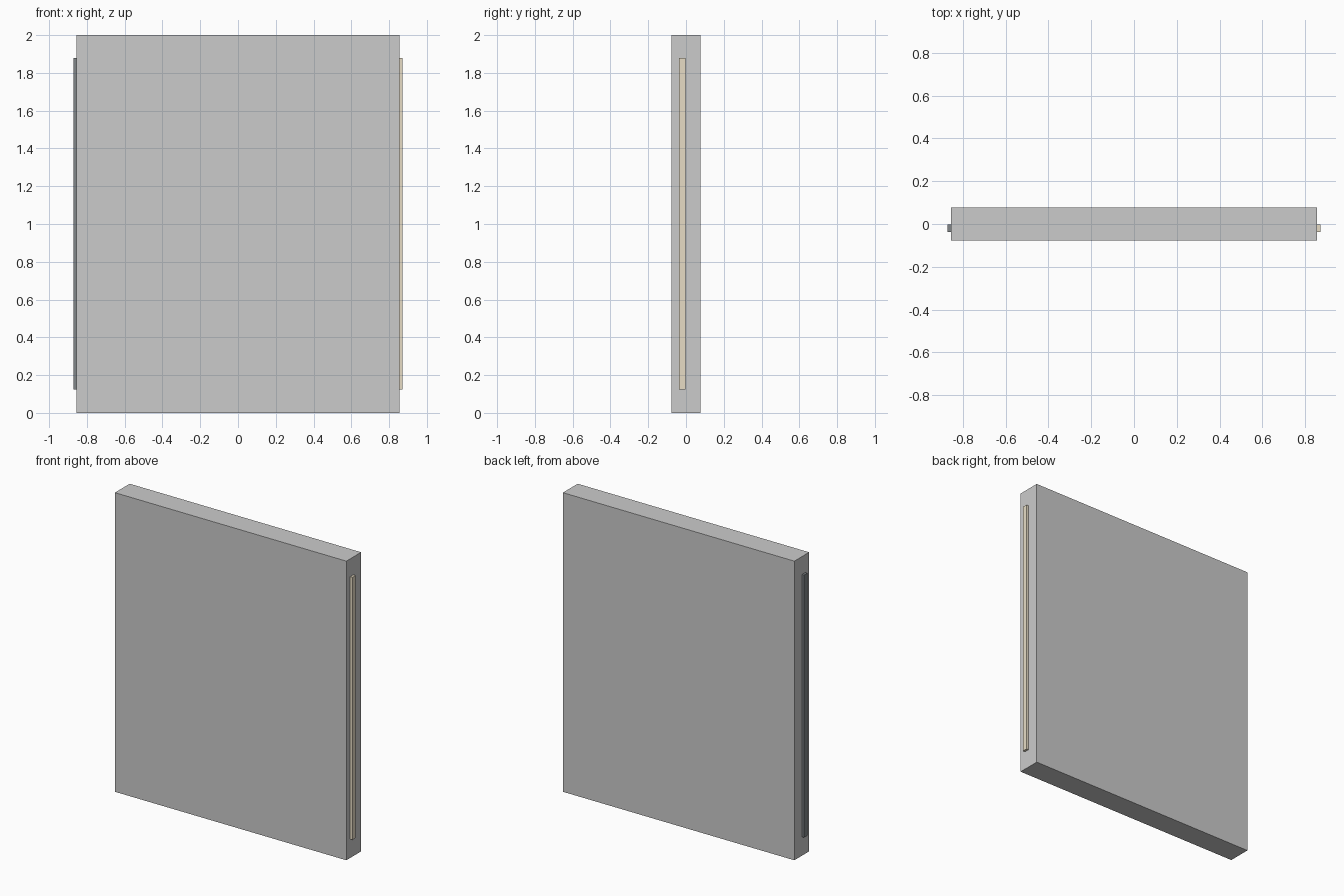
import bpy

if "Cube" in bpy.data.objects:
    bpy.data.objects.remove(bpy.data.objects["Cube"])


def box(name, x, y, z, color=None):
    """Box from (min, max) ranges on each axis."""
    bpy.ops.mesh.primitive_cube_add(size=1, location=[sum(r) / 2 for r in (x, y, z)])
    obj = bpy.context.object
    obj.name = name
    obj.scale = [r[1] - r[0] for r in (x, y, z)]
    bpy.ops.object.transform_apply(location=False, rotation=False, scale=True)
    if color:
        mat = bpy.data.materials.new(name + "_material")
        mat.diffuse_color = (*color, 1)
        mat.use_nodes = True
        mat.node_tree.nodes["Principled BSDF"].inputs["Base Color"].default_value = mat.diffuse_color
        obj.data.materials.append(mat)
    return obj


HALF_W, HALF_D, HEIGHT = 0.856, 0.078, 2.0
STRIP = 0.016
STRIP_Y, STRIP_Z = (-0.037, -0.003), (0.125, 1.88)

# Main slab
box("panel", (-HALF_W, HALF_W), (-HALF_D, HALF_D), (0, HEIGHT))

# Raised edge strips, slightly sunk into the slab sides
box("right_edge_strip", (HALF_W - 0.004, HALF_W + STRIP), STRIP_Y, STRIP_Z, (0.8, 0.72, 0.56))
box("left_edge_strip", (-HALF_W - STRIP, -HALF_W + 0.004), STRIP_Y, STRIP_Z, (0.22, 0.24, 0.25))
